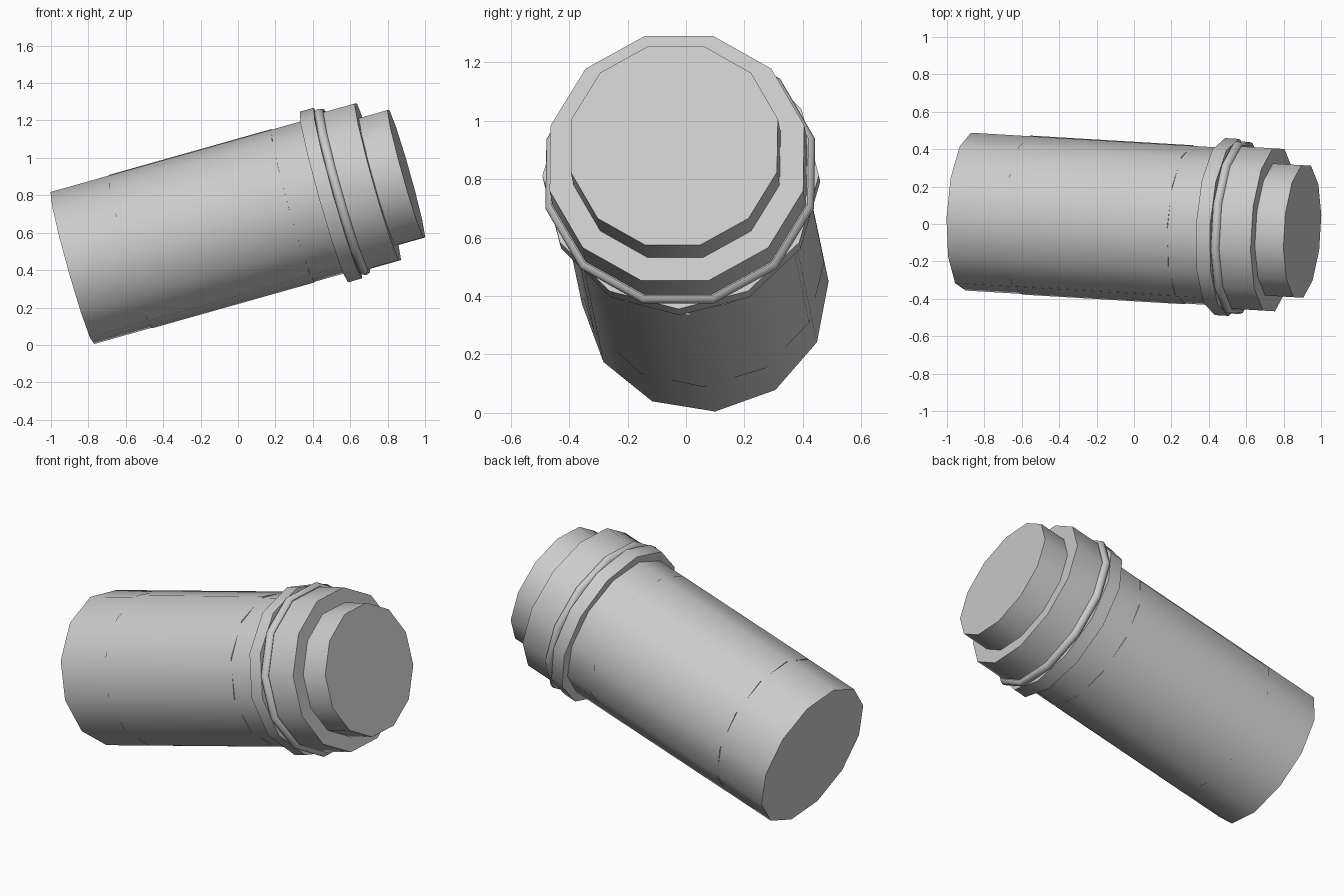
import bpy, bmesh
from math import sin, cos, pi, radians
from mathutils import Vector, Matrix

if "Cube" in bpy.data.objects:
    bpy.data.objects.remove(bpy.data.objects["Cube"])

SIDES = 12
base = Vector((-0.886, 0.066, 0.411))
tip = Vector((0.9, -0.04, 0.915))
axis = (tip - base).normalized()
side = Vector((0, 0, 1)).cross(axis).normalized()
up = axis.cross(side)
FRAME = Matrix((side, up, axis)).transposed().to_4x4()
FRAME.translation = base
LENGTH = (tip - base).length


def revolve(name, profile, turn, ring=False):
    """Spin (radius, height) points round the tilted axis; ring closes the profile on itself."""
    bm = bmesh.new()
    loops = []
    for r, h in profile:
        loop = []
        for k in range(SIDES):
            a = radians(turn) + 2 * pi * k / SIDES
            loop.append(bm.verts.new(FRAME @ Vector((r * cos(a), r * sin(a), h))))
        loops.append(loop)
    pairs = list(zip(loops, loops[1:]))
    if ring:
        pairs.append((loops[-1], loops[0]))
    else:
        bm.faces.new(loops[0][::-1])
        bm.faces.new(loops[-1])
    for lo, hi in pairs:
        for k in range(SIDES):
            n = (k + 1) % SIDES
            bm.faces.new((lo[k], lo[n], hi[n], hi[k]))
    bmesh.ops.recalc_face_normals(bm, faces=bm.faces)
    mesh = bpy.data.meshes.new(name)
    bm.to_mesh(mesh)
    bm.free()
    obj = bpy.data.objects.new(name, mesh)
    bpy.context.collection.objects.link(obj)
    bpy.ops.object.select_all(action='DESELECT')
    obj.select_set(True)
    bpy.context.view_layer.objects.active = obj
    bpy.ops.object.shade_smooth_by_angle(angle=radians(50))
    return obj


# Main barrel, closed at the lower end
revolve("body", [(0.424, 0), (0.424, 1.45)], 5.5)
# Sleeve wrapped round the barrel, turned slightly so its corners show
revolve("label_sleeve", [(0.426, 0.322), (0.426, 1.228)], 2.5)
# Collar under the cap
revolve("collar", [(0.474, 1.40), (0.474, 1.478)], 0)
# Rounded bead between collar and cap
bead = [(0.455 + 0.022 * cos(2 * pi * i / 8), 1.503 + 0.024 * sin(2 * pi * i / 8))
        for i in range(8)]
revolve("bead", bead, 15, ring=True)
# Wide cap and the narrower raised top
revolve("cap", [(0.45, 1.44), (0.45, 1.70)], 15)
revolve("cap_top", [(0.366, 1.66), (0.366, LENGTH)], 15)
